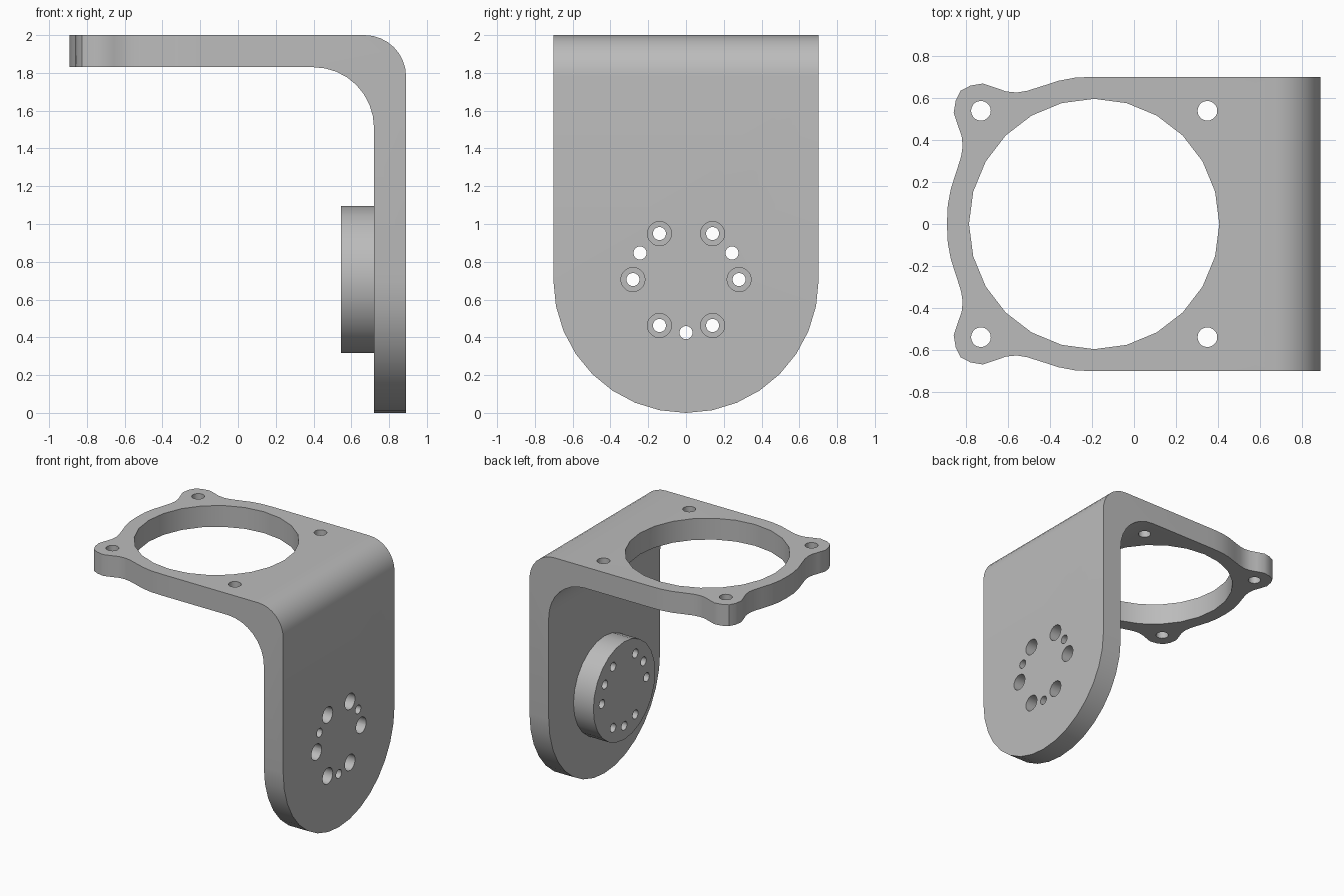
import bpy, bmesh
from math import sin, cos, pi, radians
from mathutils import Vector

if "Cube" in bpy.data.objects:
    bpy.data.objects.remove(bpy.data.objects["Cube"])

W = 0.702            # half width of the plates
X_OUT, X_IN = 0.89, 0.72   # faces of the upright plate
Z_IN = 1.83          # underside of the top plate
RING_X = -0.19       # centre of the large opening
BOSS_Z = 0.706       # centre of the round boss

metal = bpy.data.materials.new("light grey metal")
metal.use_nodes = True
GREY = (0.5, 0.5, 0.5, 1)
metal.diffuse_color = GREY
metal.node_tree.nodes["Principled BSDF"].inputs["Base Color"].default_value = GREY


def arc(cx, cy, r, start, end, steps):
    angles = [radians(start + (end - start) * i / steps) for i in range(steps + 1)]
    return [(cx + r * cos(a), cy + r * sin(a)) for a in angles]


def prism(name, outline, axis, low, high):
    """Extrude a flat outline along x, y or z."""
    place = {"x": lambda p, d: (d, p[0], p[1]),
             "y": lambda p, d: (p[0], d, p[1]),
             "z": lambda p, d: (p[0], p[1], d)}[axis]
    bm = bmesh.new()
    face = bm.faces.new([bm.verts.new(place(p, low)) for p in outline])
    made = bmesh.ops.extrude_face_region(bm, geom=[face])["geom"]
    shift = Vector(place((0, 0), high - low))
    bmesh.ops.translate(bm, vec=shift, verts=[g for g in made if isinstance(g, bmesh.types.BMVert)])
    bmesh.ops.recalc_face_normals(bm, faces=bm.faces)
    mesh = bpy.data.meshes.new(name)
    bm.to_mesh(mesh)
    bm.free()
    mesh.materials.append(metal)
    obj = bpy.data.objects.new(name, mesh)
    bpy.context.collection.objects.link(obj)
    return obj


def disc(name, cx, cy, r, axis, low, high, sides):
    return prism(name, arc(cx, cy, r, 0, 360, sides)[:-1], axis, low, high)


def combine(target, tool, operation):
    mod = target.modifiers.new(tool.name, "BOOLEAN")
    mod.object, mod.operation, mod.solver = tool, operation, "EXACT"
    bpy.context.view_layer.objects.active = target
    bpy.ops.object.modifier_apply(modifier=mod.name)
    bpy.data.objects.remove(tool)


# Bent strip: top plate, curved corner and upright plate
profile = [(-1, 2)] + arc(0.67, 1.78, 0.22, 90, 0, 8) + [(X_OUT, -0.1), (X_IN, -0.1)]
profile += arc(0.40, 1.51, 0.32, 0, 90, 8) + [(-1, Z_IN)]
bracket = prism("bracket", profile, "y", -W, W)

# Rounded lower end of the upright plate
side = arc(0, W, W, 180, 360, 16) + [(0.9, W), (0.9, 2.2), (-0.9, 2.2), (-0.9, W)]
combine(bracket, prism("lower_end_trim", side, "x", -1.2, 1.2), "INTERSECT")

# Ring outline with two ears; each ear is mirrored about its diagonal
half_ear = [(0, W), (-.09, .698), (-.17, .683), (-.25, .657), (-.32, .635), (-.37, .627),
            (-.42, .632), (-.47, .65), (-.53, .67), (-.59, .66)]
ear = half_ear + [(-.636, .636)] + [(-v, -u) for u, v in reversed(half_ear)]
upper = [(u + RING_X, v) for u, v in ear]
lower = [(x, -y) for x, y in reversed(upper[:-1])]
outline = [(RING_X, 0.9)] + upper + lower + [(RING_X, -0.9), (1.2, -0.9), (1.2, 0.9)]
combine(bracket, prism("ring_trim", outline, "z", -0.3, 2.3), "INTERSECT")

# Round boss on the inner face of the upright plate
combine(bracket, disc("boss", 0, BOSS_Z, 0.39, "x", 0.545, 0.76, 24), "UNION")

# Large opening and four corner holes in the top plate
combine(bracket, disc("opening", RING_X, 0, 0.597, "z", 1.7, 2.2, 24), "DIFFERENCE")
for sx in (-1, 1):
    for sy in (-1, 1):
        combine(bracket, disc("corner_hole", RING_X + sx * 0.54, sy * 0.54, 0.047,
                              "z", 1.7, 2.2, 20), "DIFFERENCE")

# Circle of six counterbored screw holes and three plain holes through the boss
for angle in (0, 60, 120, 180, 240, 300, 30, 150, 270):
    y = 0.281 * cos(radians(angle))
    z = BOSS_Z + 0.281 * sin(radians(angle))
    combine(bracket, disc("screw_hole", y, z, 0.035, "x", 0.4, 1.1, 16), "DIFFERENCE")
    if angle % 60 == 0:
        combine(bracket, disc("counterbore", y, z, 0.064, "x", 0.69, 1.1, 20), "DIFFERENCE")

# Smooth curved walls, keep plate edges sharp
bpy.ops.object.select_all(action="DESELECT")
bracket.select_set(True)
bpy.context.view_layer.objects.active = bracket
bpy.ops.object.shade_smooth_by_angle(angle=radians(30))
